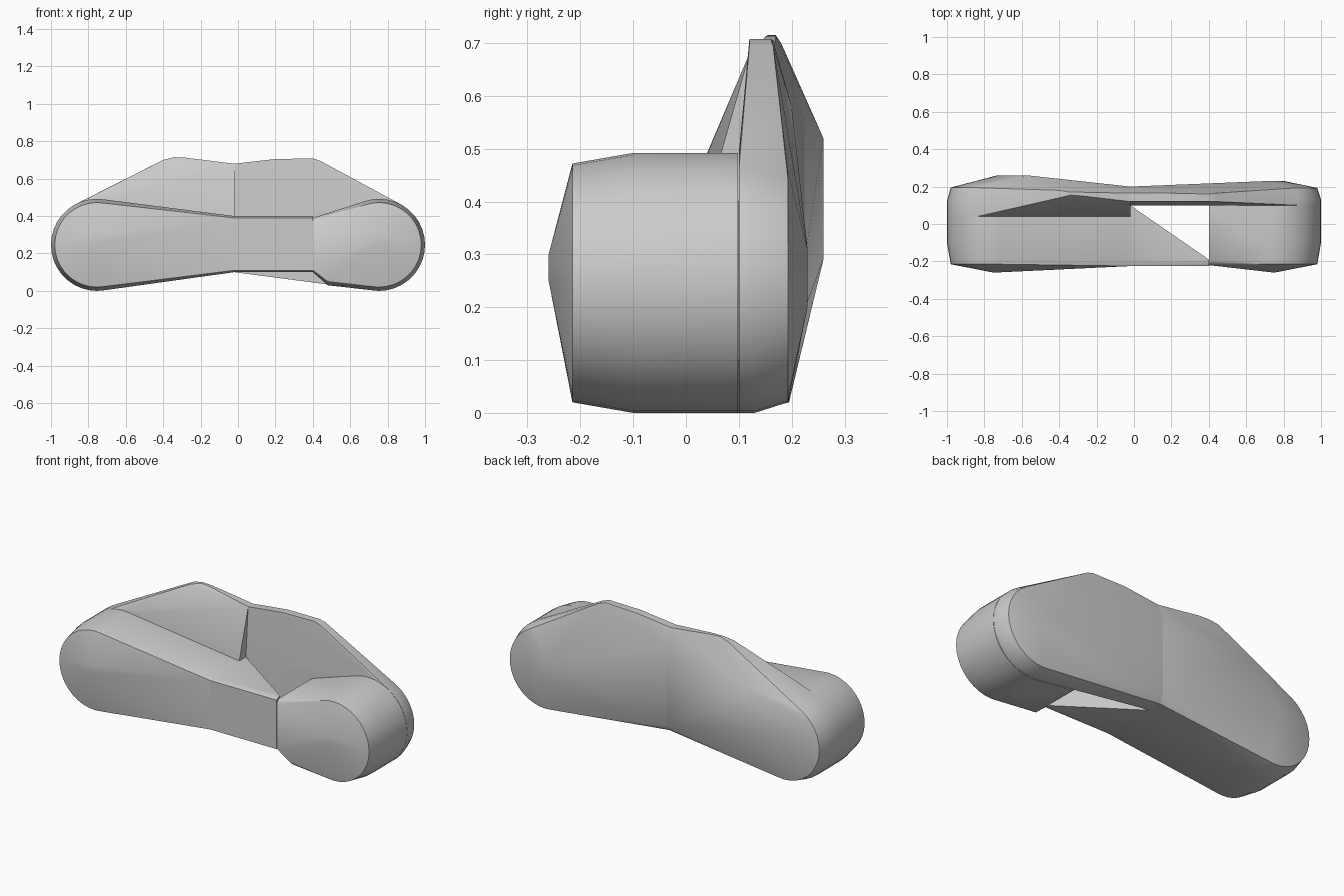
import bpy, bmesh, math

cube = bpy.data.objects.get("Cube")
if cube:
    bpy.data.objects.remove(cube, do_unlink=True)

grey = bpy.data.materials.new("plain grey")
grey.use_nodes = True
colour = (0.6, 0.6, 0.6, 1)
grey.diffuse_color = colour
grey.node_tree.nodes["Principled BSDF"].inputs["Base Color"].default_value = colour


def disc(x, y, radius, steps=36):
    """Upright ring of points that rounds off an end."""
    return [(x + radius * math.cos(a), y, 0.246 + radius * math.sin(a))
            for a in (2 * math.pi * i / steps for i in range(steps))]


def section(x, pairs):
    """Flat cross-section at one x from (y, z) pairs."""
    return [(x, y, z) for y, z in pairs]


def hull(name, points):
    """Wrap a convex, softly shaded block around the points."""
    bm = bmesh.new()
    for p in points:
        bm.verts.new(p)
    result = bmesh.ops.convex_hull(bm, input=bm.verts[:])
    loose = {g for g in result["geom_interior"] + result["geom_unused"]
             if isinstance(g, bmesh.types.BMVert) and g.is_valid}
    bmesh.ops.delete(bm, geom=list(loose), context="VERTS")
    bmesh.ops.dissolve_limit(bm, angle_limit=math.radians(0.5),
                             verts=bm.verts[:], edges=bm.edges[:])
    bmesh.ops.recalc_face_normals(bm, faces=bm.faces[:])
    mesh = bpy.data.meshes.new(name)
    bm.to_mesh(mesh)
    bm.free()
    mesh.materials.append(grey)
    obj = bpy.data.objects.new(name, mesh)
    bpy.context.collection.objects.link(obj)
    bpy.ops.object.select_all(action="DESELECT")
    obj.select_set(True)
    bpy.context.view_layer.objects.active = obj
    bpy.ops.object.shade_smooth_by_angle(angle=math.radians(30))
    return obj


END, R, RIM = 0.754, 0.246, 0.226
MID, GAP = -0.02, 0.40


def front_end(side, back):
    """Rounded front end with its bulging cap."""
    x = side * END
    return (disc(x, back, R) + disc(x, -0.1, R) + disc(x, -0.215, RIM)
            + section(side * 0.75, [(-0.26, 0.25), (-0.26, 0.3)]))


# Front blocks
hull("front_right_block", front_end(-1, 0.04) + section(
    MID, [(0.04, 0.1), (0.04, 0.4), (-0.2, 0.1), (-0.2, 0.4), (-0.225, 0.11), (-0.225, 0.39)]))
hull("front_left_block", front_end(1, 0.098)
     + section(GAP, [(0.098, 0.1), (0.098, 0.39), (-0.2, 0.1), (-0.2, 0.39),
                     (-0.22, 0.11), (-0.22, 0.37)])
     + section(0.48, [(0.098, 0.03), (-0.19, 0.03), (-0.215, 0.05)]))

# Wedge bridging the front blocks
hull("front_bridge",
     section(MID, [(0.1, 0.1), (0.1, 0.4), (-0.2, 0.1), (-0.2, 0.4),
                   (-0.225, 0.11), (-0.225, 0.39)])
     + section(GAP, [(-0.19, 0.1), (-0.19, 0.4), (-0.205, 0.1), (-0.205, 0.4),
                     (-0.225, 0.11), (-0.225, 0.39)]))

# Tall rear walls
hull("rear_right_wall",
     disc(-END, 0.04, R) + disc(-END, 0.12, R) + disc(-END, 0.195, RIM)
     + section(MID, [(0.04, 0.1), (0.04, 0.4), (0.12, 0.68), (0.165, 0.68),
                     (0.2, 0.58), (0.2, 0.13), (0.18, 0.1)])
     + section(-0.28, [(0.15, 0.712), (0.17, 0.712)])
     + section(-0.34, [(0.155, 0.715), (0.17, 0.715)])
     + section(-0.4, [(0.14, 0.70), (0.18, 0.70)])
     + section(-0.57, [(0.26, 0.52)]) + section(-0.73, [(0.26, 0.29)]))
hull("rear_left_wall",
     disc(END, 0.1, R) + disc(END, 0.13, R) + disc(END, 0.193, RIM)
     + section(MID, [(0.1, 0.1), (0.1, 0.4), (0.12, 0.68), (0.165, 0.68),
                     (0.2, 0.58), (0.2, 0.13), (0.18, 0.1)])
     + section(0.2, [(0.12, 0.705), (0.165, 0.705)])
     + section(0.4, [(0.12, 0.708), (0.16, 0.708)])
     + section(0.44, [(0.12, 0.695), (0.165, 0.695)])
     + section(0.72, [(0.23, 0.31)]) + section(0.8, [(0.23, 0.2)]))
